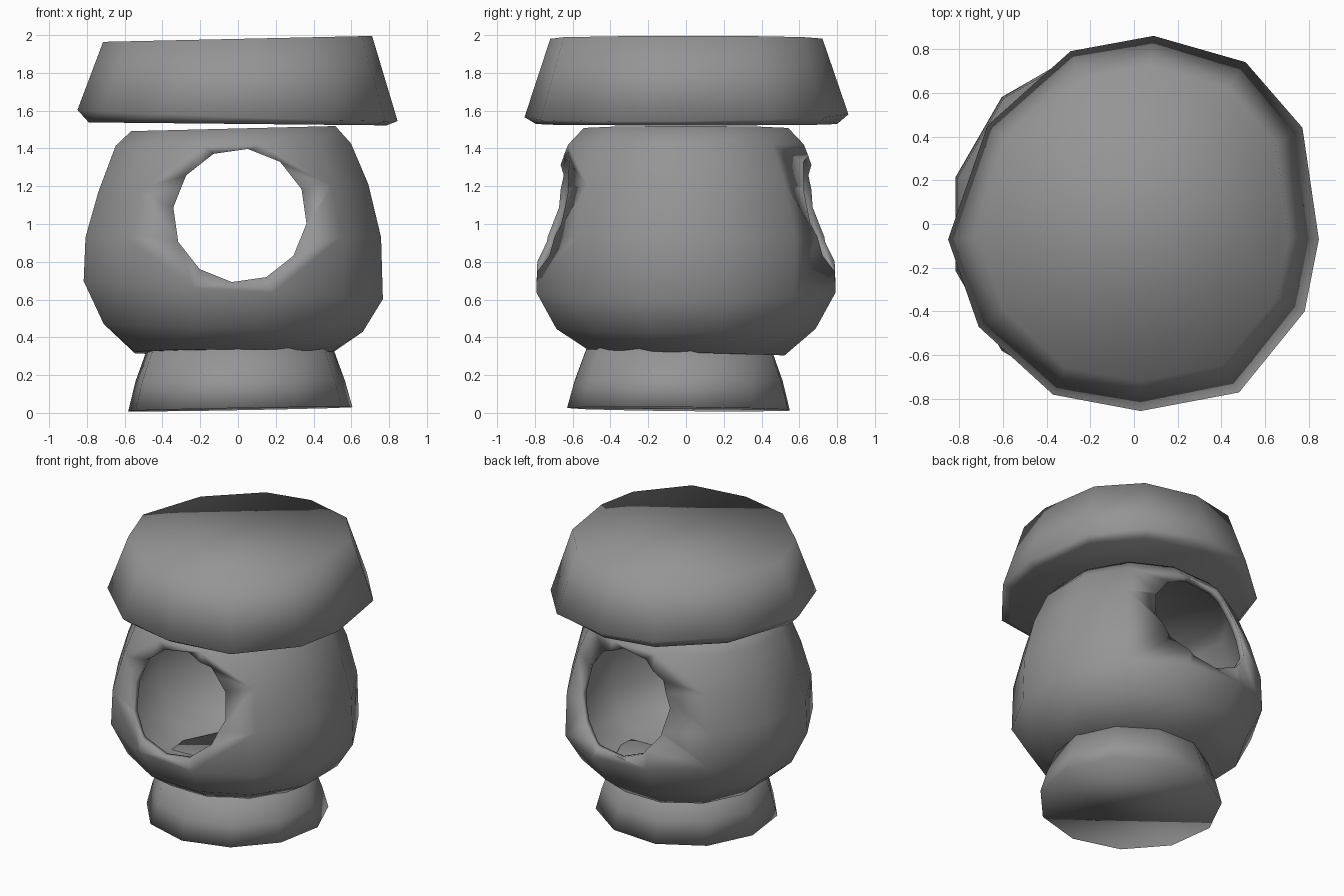
import bpy
import bmesh
from math import cos, sin, pi

cube = bpy.data.objects.get("Cube")
if cube:
    bpy.data.objects.remove(cube)

# Single stone colour
stone = bpy.data.materials.new("grey_stone")
stone.use_nodes = True
stone.diffuse_color = (0.3, 0.3, 0.3, 1)
stone.node_tree.nodes["Principled BSDF"].inputs["Base Color"].default_value = (0.3, 0.3, 0.3, 1)


def polygon(sides, turn=0.0):
    return [(cos(2 * pi * (i + turn) / sides), sin(2 * pi * (i + turn) / sides))
            for i in range(sides)]


def stack(name, outline, rings, centre=(0, 0)):
    """Loft an outline through rings of (height, scale, tilt along x, tilt along y)."""
    bm = bmesh.new()
    loops = []
    for z, r, tx, ty in rings:
        loops.append([bm.verts.new((centre[0] + x * r, centre[1] + y * r,
                                    z + x * r * tx + y * r * ty)) for x, y in outline])
    n = len(outline)
    for low, high in zip(loops, loops[1:]):
        for i in range(n):
            j = (i + 1) % n
            bm.faces.new((low[i], low[j], high[j], high[i]))
    bm.faces.new(loops[0][::-1])
    bm.faces.new(loops[-1])
    for f in bm.faces:
        f.smooth = True
    mesh = bpy.data.meshes.new(name)
    bm.to_mesh(mesh)
    bm.free()
    mesh.materials.append(stone)
    obj = bpy.data.objects.new(name, mesh)
    bpy.context.collection.objects.link(obj)
    return obj


# Flared foot
stack("foot", polygon(11, 0.2), [
    (0.02, 0.60, 0.018, -0.01),
    (0.17, 0.56, 0, 0),
    (0.36, 0.49, 0, 0),
], centre=(0.01, -0.03))

# Hollow rounded body
body = stack("body", polygon(12, 0.5), [
    (0.32, 0.54, 0, -0.03),
    (0.45, 0.71, -0.03, 0),
    (0.65, 0.82, -0.06, 0),
    (0.93, 0.81, 0, 0),
    (1.19, 0.74, 0.03, 0),
    (1.42, 0.645, 0.01, 0),
    (1.505, 0.56, 0.025, 0),
], centre=(-0.025, 0))
shell = body.modifiers.new("wall", 'SOLIDIFY')
shell.thickness = 0.04
shell.offset = -1

# Round opening cut through front and back
bpy.ops.mesh.primitive_cylinder_add(vertices=12, radius=0.355, depth=3,
                                    location=(0.01, 0, 1.045), rotation=(pi / 2, 0.12, 0))
cutter = bpy.context.object
cutter.name = "opening_cutter"
cutter.data.materials.append(stone)
for face in cutter.data.polygons:
    face.use_smooth = True
cutter.hide_render = True
cut = body.modifiers.new("openings", 'BOOLEAN')
cut.operation = 'DIFFERENCE'
cut.solver = 'EXACT'
cut.object = cutter
cutter.hide_set(True)

# Broad, slightly uneven cap
cap_outline = [(0.845, -0.07), (0.77, 0.44), (0.51, 0.74), (0.09, 0.86),
               (-0.29, 0.79), (-0.67, 0.45), (-0.85, -0.07), (-0.71, -0.47),
               (-0.37, -0.78), (0.03, -0.855), (0.48, -0.77), (0.78, -0.40)]
stack("cap", cap_outline, [
    (1.53, 0.93, -0.01, 0),
    (1.575, 1.0, -0.035, 0.01),
    (1.98, 0.84, 0.022, 0),
])
